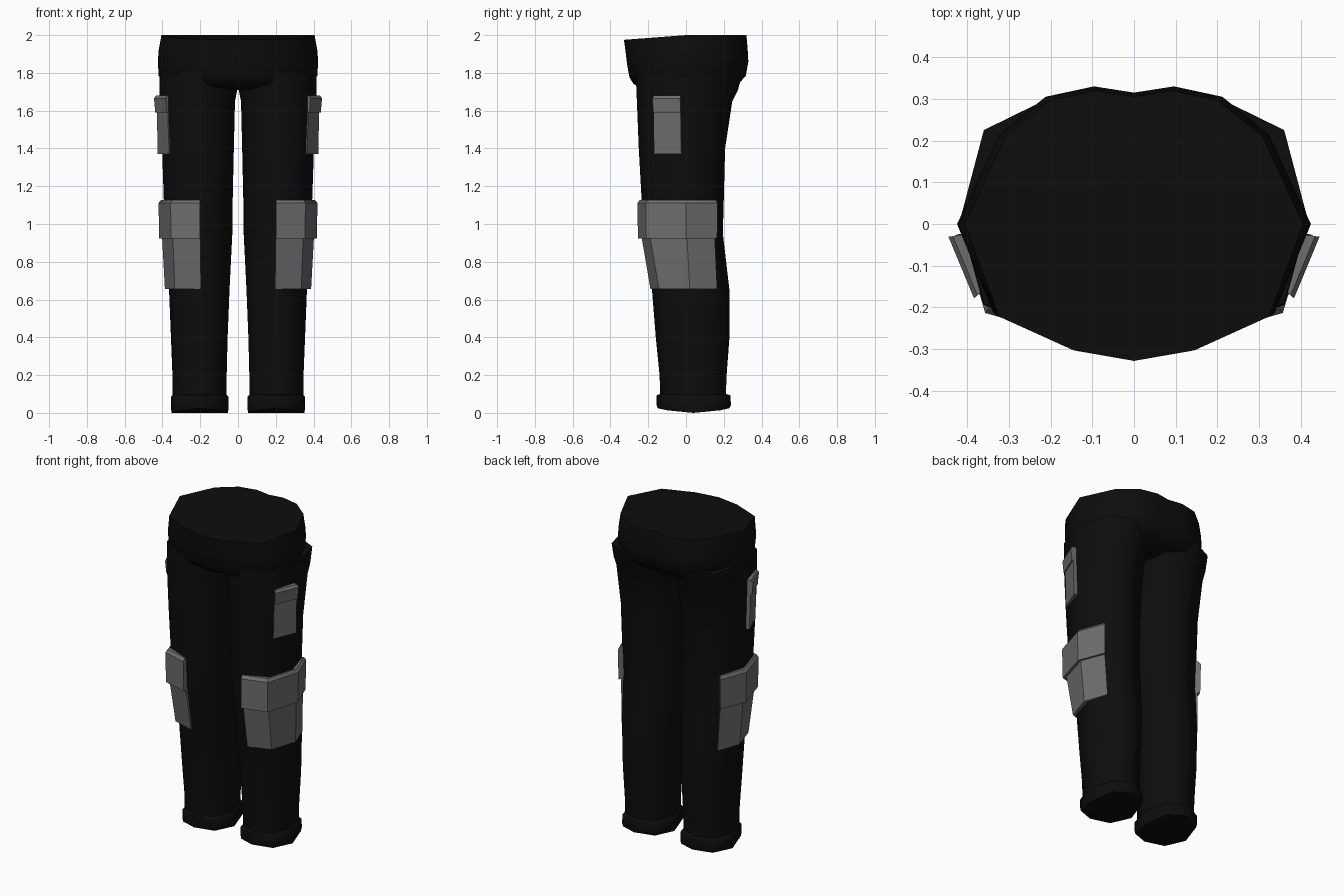
import bpy, bmesh, math
from mathutils import Vector

if "Cube" in bpy.data.objects:
    bpy.data.objects.remove(bpy.data.objects["Cube"])


def material(name, value):
    m = bpy.data.materials.new(name)
    m.diffuse_color = (value, value, value, 1)
    m.use_nodes = True
    m.node_tree.nodes["Principled BSDF"].inputs["Base Color"].default_value = m.diffuse_color
    return m


BLACK = material("black_cloth", 0.004)
GREY = material("grey_pocket", 0.155)


def loft(name, rings, mat, smooth, side=1, fan=True):
    """Skin closed rings of equal length and cap both ends."""
    bm = bmesh.new()
    loops = [[bm.verts.new((x * side, y, z)) for x, y, z in ring] for ring in rings]
    n = len(loops[0])
    for a, b in zip(loops, loops[1:]):
        for i in range(n):
            j = (i + 1) % n
            bm.faces.new((a[i], a[j], b[j], b[i]))
    for end in (loops[0], loops[-1]):
        if fan:
            c = sum((v.co for v in end), Vector()) / n
            c.z = max(v.co.z for v in end) if end is loops[-1] else min(v.co.z for v in end)
            mid = bm.verts.new(c)
            for i in range(n):
                bm.faces.new((end[i], end[(i + 1) % n], mid))
        else:
            # strip cap between outer path and inner path
            for i in range(n // 2 - 1):
                bm.faces.new((end[i], end[i + 1], end[n - 2 - i], end[n - 1 - i]))
    bmesh.ops.recalc_face_normals(bm, faces=bm.faces)
    mesh = bpy.data.meshes.new(name)
    bm.to_mesh(mesh)
    bm.free()
    mesh.materials.append(mat)
    ob = bpy.data.objects.new(name, mesh)
    bpy.context.collection.objects.link(ob)
    bpy.ops.object.select_all(action='DESELECT')
    ob.select_set(True)
    bpy.context.view_layer.objects.active = ob
    bpy.ops.object.shade_smooth_by_angle(angle=math.radians(smooth))
    return ob


def oct_ring(z, x0, x1, y0, y1, dip=0.0):
    """Eight-sided ring filling a box; dip raises the front and back edges."""
    ring = []
    for k in range(8):
        a = k * math.pi / 4
        r = 1.04 if k % 2 else 1.0
        c, s = math.cos(a) * r, math.sin(a) * r
        ring.append(((x0 + x1) / 2 + (x1 - x0) / 2 * c,
                     (y0 + y1) / 2 + (y1 - y0) / 2 * s, z + dip * s * s))
    return ring


def pocket(name, levels, centre, depth, side):
    """Slab following a path at each level, thickened toward the leg centre."""
    rings = []
    for z, path, grow in levels:
        outer, inner = [], []
        for x, y in path:
            d = Vector((centre[0] - x, centre[1] - y)).normalized()
            outer.append((x - d.x * grow, y - d.y * grow, z))
            inner.append((x + d.x * depth, y + d.y * depth, z))
        rings.append(outer + inner[::-1])
    loft(name, rings, GREY, 35, side, fan=False)


# Hip: half outline mirrored to a full ring
half = [(0, -.325), (.15, -.3), (.335, -.22), (.42, 0), (.32, .215), (.21, .305), (.095, .33), (0, .315)]
outline = half + [(-x, y) for x, y in half[-2:0:-1]]
hip_levels = [  # z, x scale, front scale, back scale, front drop
    (1.71, .55, .62, .50, 0), (1.74, .93, .85, .84, 0), (1.785, 1.0, .92, .96, .01),
    (1.86, 1.01, .96, 1.0, .015), (1.92, 1.0, .98, .99, .02), (2.0, .965, 1.01, .97, .025)]
loft("hip", [[(x * sx, y * (f if y < 0 else b), z + (drop * y / .325 if y < 0 else 0))
              for x, y in outline] for z, sx, f, b, drop in hip_levels], BLACK, 60)

# Leg box per height: z, inner x, outer x, front y, back y
leg_levels = [
    (.06, .06, .345, -.135, .21), (.2, .06, .347, -.14, .215), (.4, .055, .355, -.16, .23),
    (.65, .045, .365, -.18, .23), (.95, .03, .385, -.222, .195), (1.13, .028, .393, -.235, .2),
    (1.4, .022, .402, -.25, .207), (1.65, .016, .413, -.26, .245), (1.71, .004, .416, -.263, .275),
    (1.8, 0, .415, -.265, .3)]
cuff_levels = [(0, .053, .352, -.15, .23, .025), (.03, .05, .355, -.155, .238, .01),
               (.085, .05, .355, -.155, .235, .008), (.095, .06, .345, -.138, .213, .005)]

# Thigh pocket and knee pocket paths, front to back
thigh_top = [(.38, -.175), (.44, -.03)]
thigh_low = [(.365, -.17), (.425, -.025)]
knee_top = [(.2, -.25), (.352, -.207), (.413, 0), (.352, .162)]
knee_mid = [(.2, -.235), (.345, -.19), (.402, .005), (.345, .152)]
knee_low = [(.196, -.188), (.335, -.143), (.387, .02), (.335, .165)]

for side, tag in ((1, "right"), (-1, "left")):
    loft(tag + "_leg", [oct_ring(*l) for l in leg_levels], BLACK, 60, side)
    loft(tag + "_cuff", [oct_ring(*l) for l in cuff_levels], BLACK, 50, side)
    pocket(tag + "_thigh_pocket", [(1.37, thigh_low, 0), (1.62, thigh_top, -.01)],
           (.2, 0), .04, side)
    pocket(tag + "_thigh_flap", [(1.59, thigh_top, -.002), (1.665, thigh_top, .005), (1.68, thigh_top, -.006)],
           (.2, 0), .04, side)
    pocket(tag + "_knee_pocket", [(.655, knee_low, 0), (.93, knee_mid, 0)],
           (.2, 0), .03, side)
    pocket(tag + "_knee_flap", [(.922, knee_top, .004), (1.11, knee_top, .008), (1.128, knee_top, -.006)],
           (.2, 0), .03, side)
